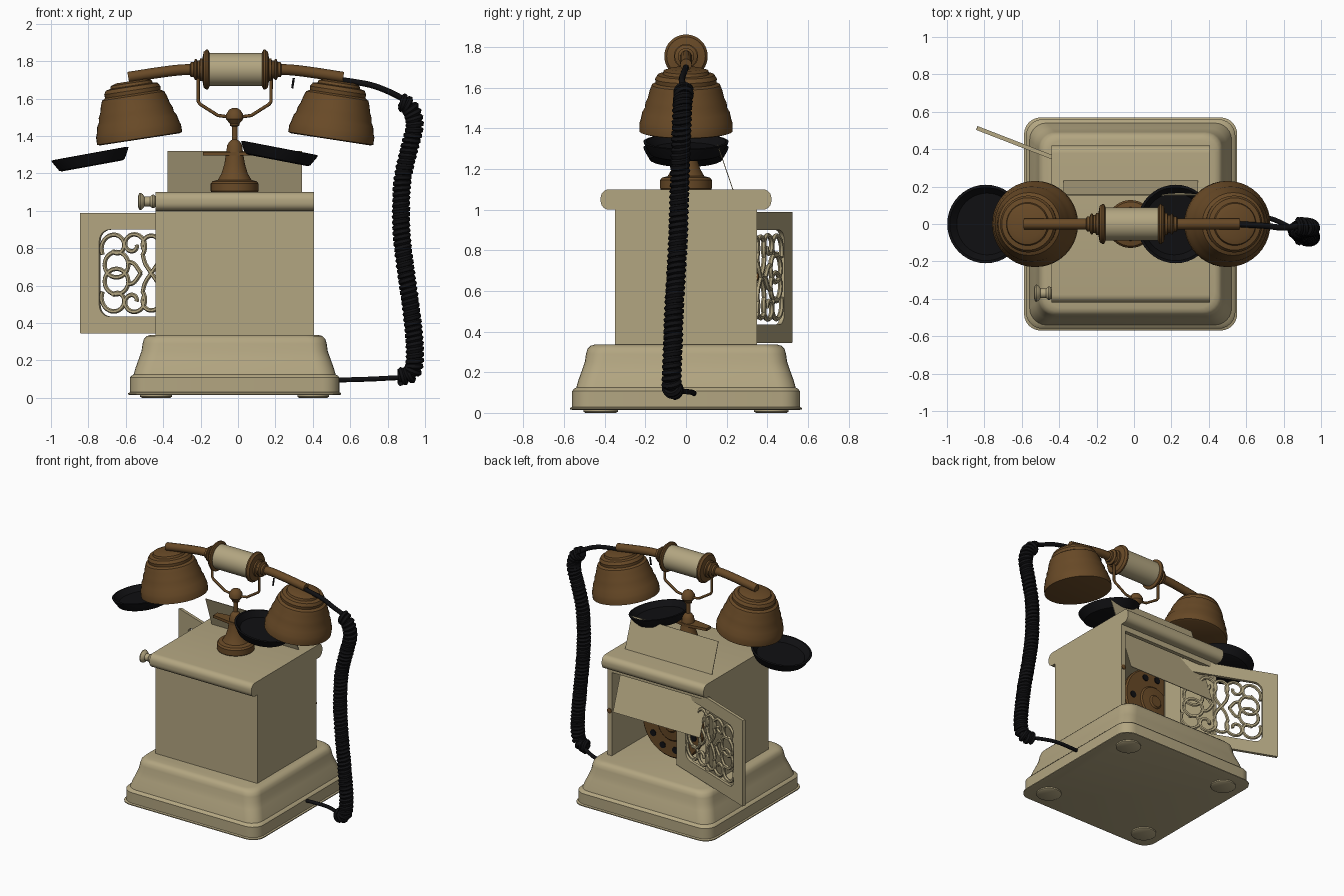
import bpy, bmesh, math
from math import sin, cos, pi
from mathutils import Matrix, Vector

if "Cube" in bpy.data.objects:
    bpy.data.objects.remove(bpy.data.objects["Cube"])


def material(name, rgb):
    m = bpy.data.materials.new(name)
    m.use_nodes = True
    m.diffuse_color = (*rgb, 1)
    m.node_tree.nodes["Principled BSDF"].inputs["Base Color"].default_value = (*rgb, 1)
    return m


CREAM = material("cream", (0.45, 0.38, 0.22))
BROWN = material("brown", (0.14, 0.068, 0.02))
BLACK = material("black", (0.005, 0.005, 0.006))
CX = -0.018  # centre line of the cabinet


def finish(name, bm, mat, matrix=Matrix(), smooth=35):
    bmesh.ops.recalc_face_normals(bm, faces=bm.faces)
    me = bpy.data.meshes.new(name)
    bm.to_mesh(me)
    bm.free()
    me.materials.append(mat)
    for p in me.polygons:
        p.use_smooth = True
    me.set_sharp_from_angle(angle=math.radians(smooth))
    ob = bpy.data.objects.new(name, me)
    ob.matrix_world = matrix
    bpy.context.collection.objects.link(ob)
    return ob


def place(x, y, z, axis='Z', angle=0):
    return Matrix.Translation((x, y, z)) @ Matrix.Rotation(angle, 4, axis)


def box(name, lo, hi, mat=CREAM, matrix=Matrix()):
    bm = bmesh.new()
    bmesh.ops.create_cube(bm, size=1)
    for v in bm.verts:
        v.co = [a + (c + .5) * (b - a) for a, b, c in zip(lo, hi, v.co)]
    return finish(name, bm, mat, matrix)


def loft(name, rings, mat, matrix=Matrix(), close=False):
    bm = bmesh.new()
    loops = [[bm.verts.new(p) for p in ring] for ring in rings]
    n = len(loops[0])
    for a, b in zip(loops, loops[1:] + loops[:1] if close else loops[1:]):
        for i in range(n):
            j = (i + 1) % n
            bm.faces.new((a[i], a[j], b[j], b[i]))
    if not close:
        bm.faces.new(loops[0])
        bm.faces.new(loops[-1])
    return finish(name, bm, mat, matrix)


def lathe(name, profile, mat, matrix=Matrix(), n=40):
    rings = [[(r * cos(2 * pi * i / n), r * sin(2 * pi * i / n), h)
              for i in range(n)] for r, h in profile]
    return loft(name, rings, mat, matrix)


def round_rect(hx, hy, r, z, n=6):
    pts = []
    for k, (sx, sy) in enumerate([(1, 1), (-1, 1), (-1, -1), (1, -1)]):
        for i in range(n + 1):
            a = (k + i / n) * pi / 2
            pts.append((sx * (hx - r) + r * cos(a), sy * (hy - r) + r * sin(a), z))
    return pts


def path(pts, steps):
    # Smooth curve through the points
    p = [Vector(q) for q in pts]
    p = [2 * p[0] - p[1]] + p + [2 * p[-1] - p[-2]]
    out = []
    for i in range(1, len(p) - 2):
        a, b, c, d = p[i - 1:i + 3]
        for k in range(steps):
            t = k / steps
            out.append(.5 * (2 * b + (c - a) * t + (2 * a - 5 * b + 4 * c - d) * t * t
                             + (3 * b - a - 3 * c + d) * t ** 3))
    return out + [p[-2]]


def tube(name, lines, r, mat, matrix=Matrix(), res=2):
    cu = bpy.data.curves.new(name, 'CURVE')
    cu.dimensions = '3D'
    cu.bevel_depth = r
    cu.bevel_resolution = res
    cu.use_fill_caps = True
    for line in lines:
        s = cu.splines.new('POLY')
        s.points.add(len(line) - 1)
        for q, co in zip(s.points, line):
            q.co = (*co, 1)
    cu.materials.append(mat)
    ob = bpy.data.objects.new(name, cu)
    ob.matrix_world = matrix
    bpy.context.collection.objects.link(ob)
    bpy.ops.object.select_all(action='DESELECT')
    ob.select_set(True)
    bpy.context.view_layer.objects.active = ob
    bpy.ops.object.convert(target='MESH')
    for p in ob.data.polygons:
        p.use_smooth = True
    ob.data.set_sharp_from_angle(angle=math.radians(50))
    return ob


# Moulded base and feet
base = [(.56, .015), (.57, .018), (.57, .025), (.56, .03), (.56, .108), (.552, .118), (.54, .125),
        (.53, .16), (.512, .21), (.498, .25), (.492, .29), (.485, .315), (.47, .33), (.45, .336)]
loft("base", [round_rect(h, h, .09, z) for h, z in base], CREAM, place(CX, 0, 0))
for sx in (-1, 1):
    for sy in (-1, 1):
        lathe("foot", [(.075, 0), (.085, .006), (.085, .03)], CREAM,
              place(CX + sx * .42, sy * .42, 0))

# Hollow cabinet, open at the back
L, R = -.44, .405
box("cabinet_front", (L, -.35, .335), (R, -.32, 1.01))
box("cabinet_right_side", (L, -.35, .335), (L + .035, .35, 1.01))
box("cabinet_left_side", (R - .035, -.35, .335), (R, .35, 1.01))
box("cabinet_lintel", (L, .32, .96), (R, .35, 1.01))
slab = [round_rect(.42, .05, .042, z) for z in (L, R)]
to_x = Matrix(((0, 0, 1, 0), (1, 0, 0, 0), (0, 1, 0, 1.05), (0, 0, 0, 1)))
loft("cabinet_top", slab, CREAM, to_x)
lathe("side_knob", [(.028, 0), (.036, .01), (.036, .018), (.026, .03), (.026, .06),
                    (.04, .07), (.046, .08), (.044, .088), (.03, .094)], CREAM,
      place(L, -.37, 1.05, 'Y', -pi / 2), 24)
box("sloping_panel", (-.36, -.002, -.338), (.36, .002, .338), CREAM,
    place(CX, .265, 1.0, 'X', .331))
lathe("door_latch", [(.018, 0), (.018, .008), (.01, .012)], BROWN,
      place(.388, .348, .67, 'X', -pi / 2), 12)

# Pierced door, standing open
door_at = Matrix.Translation((-.463, .367, .667)) @ Matrix.Rotation(-.37, 4, 'Z') \
    @ Matrix.Rotation(pi / 2, 4, 'X')
t = .011
loft("door_frame", [round_rect(.405, .322, .004, -t), round_rect(.405, .322, .004, t),
                    round_rect(.295, .232, .06, t), round_rect(.295, .232, .06, -t)],
     CREAM, door_at, close=True)


def spiral(cx, cy, r0, r1, a0, a1, n=28):
    return [(cx + (r0 + (r1 - r0) * i / n) * cos(a0 + (a1 - a0) * i / n),
             cy + (r0 + (r1 - r0) * i / n) * sin(a0 + (a1 - a0) * i / n), 0)
            for i in range(n + 1)]


quarter = [
    path([(0, 0, 0), (.035, .05, 0), (.05, .1, 0)], 6) + spiral(.105, .15, .073, .02, 3.7, -3.2),
    spiral(.2, .045, .068, .068, 0, 2 * pi),
    spiral(.205, .14, .085, .025, -.5, 5.5),
    spiral(0, .15, .05, .05, -.6, pi / 2, 12),
    path([(.06, .0, 0), (.1, .05, 0), (.14, .06, 0)], 6),
]
scrolls = [[(sx * x, sy * y, z) for x, y, z in line]
           for line in quarter for sx in (-1, 1) for sy in (-1, 1)]
tube("door_scrollwork", scrolls, .012, CREAM, door_at, 1)

# Dial inside the cabinet
dial = place(CX, .16, .61, 'X', -pi / 2)
lathe("dial", [(.25, 0), (.25, .02), (.24, .03), (.12, .03), (.11, .04), (.05, .045), (.04, .055)],
      BROWN, dial)
for i in range(10):
    a = i * 2 * pi / 11
    lathe("finger_hole", [(.024, .0), (.024, .008)], BLACK,
          dial @ Matrix.Translation((.185 * cos(a), .185 * sin(a), .027)), 16)

# Cradle stand
lathe("cradle_stand", [(.12, 1.095), (.128, 1.105), (.128, 1.145), (.118, 1.158), (.09, 1.165),
                       (.07, 1.2), (.055, 1.25), (.045, 1.31), (.04, 1.35), (.028, 1.37),
                       (.015, 1.38), (.015, 1.45), (.025, 1.455), (.025, 1.465), (.046, 1.49),
                       (.046, 1.515), (.03, 1.54), (.012, 1.55)], BROWN, place(CX, 0, 0))
leaf = [[(-.17, -.025, z), (-.17, .025, z), (0, .05, z), (.13, .025, z), (.13, -.025, z), (0, -.05, z)]
        for z in (0, .02)]
loft("cradle_leaf", leaf, BROWN, place(CX, 0, 1.295))
fork = [[(s * x, 0, z) for x, z in [(.02, 1.5), (.09, 1.51), (.185, 1.57), (.195, 1.585), (.195, 1.73)]]
        for s in (-1, 1)]
tube("cradle_fork", fork, .009, BROWN, place(CX, 0, 0))

# Handset
HX = -.012
lathe("handset_grip", [(.088, -.155), (.088, .155)], CREAM, place(HX, 0, 1.755, 'Y', pi / 2))
collar = [(.09, .14), (.107, .148), (.107, .158), (.095, .172), (.06, .178), (.06, .19), (.048, .194),
          (.048, .205), (.056, .21), (.056, .218), (.04, .225), (.04, .24), (.03, .245)]
cup = [(.215, 0), (.23, .005), (.23, .045), (.224, .06), (.215, .10), (.203, .12), (.2, .145),
       (.188, .17), (.178, .21), (.168, .235), (.15, .245), (.152, .265), (.14, .285),
       (.115, .29), (.11, .305), (.08, .315)]
dish = [(.165, 0), (.178, .006), (.203, .05), (.21, .066), (.196, .068), (.165, .03), (.02, .025)]
for s, side in ((-1, "right"), (1, "left")):
    lathe(side + "_collar", collar, BROWN, place(HX, 0, 1.755, 'Y', s * pi / 2))
    arm = path([(HX + s * .22, 0, 1.755), (HX + s * .3, 0, 1.753), (HX + s * .42, 0, 1.738),
                (HX + s * .575, 0, 1.714)], 6)
    tube(side + "_arm", [arm], .029, BROWN, res=4)
    lathe(side + "_bell", cup, BROWN, place(-.015 + s * .51, 0, 1.382, 'Y', s * .152))
lathe("right_mouth_dish", dish, BLACK, place(-.78, 0, 1.24, 'Y', -.18))
lathe("left_mouth_dish", dish, BLACK, place(.21, 0, 1.27, 'Y', .19))
tube("small_hook", [[(.29, 0, 1.655), (.298, 0, 1.71)]], .006, BLACK)

# Coiled cord with plain ends
tube("cord_top", [path([(.55, 0, 1.7), (.7, -.01, 1.675), (.8, -.02, 1.64), (.88, -.01, 1.6)], 8)],
     .016, BLACK)
tube("cord_bottom", [path([(.53, .04, .095), (.7, .035, .1), (.8, 0, .105), (.9, -.06, .11)], 8)],
     .013, BLACK)
core = path([(.87, -.01, 1.585), (.92, -.015, 1.55), (.945, -.02, 1.46), (.915, -.025, 1.33),
             (.88, -.03, 1.17), (.872, -.035, 1.0), (.878, -.04, .84), (.9, -.05, .66),
             (.925, -.06, .48), (.942, -.065, .32), (.945, -.07, .2), (.925, -.07, .13),
             (.86, -.06, .112)], 60)
coil, turn = [], 0
for a, b in zip(core, core[1:]):
    d = b - a
    turn += d.length / .029 * 2 * pi
    coil.append(a + .034 * (cos(turn) * Vector((0, 1, 0))
                            + sin(turn) * d.normalized().cross(Vector((0, 1, 0)))))
tube("coiled_cord", [coil], .017, BLACK, res=1)
tube("cord_core", [core[::6]], .03, BLACK)
